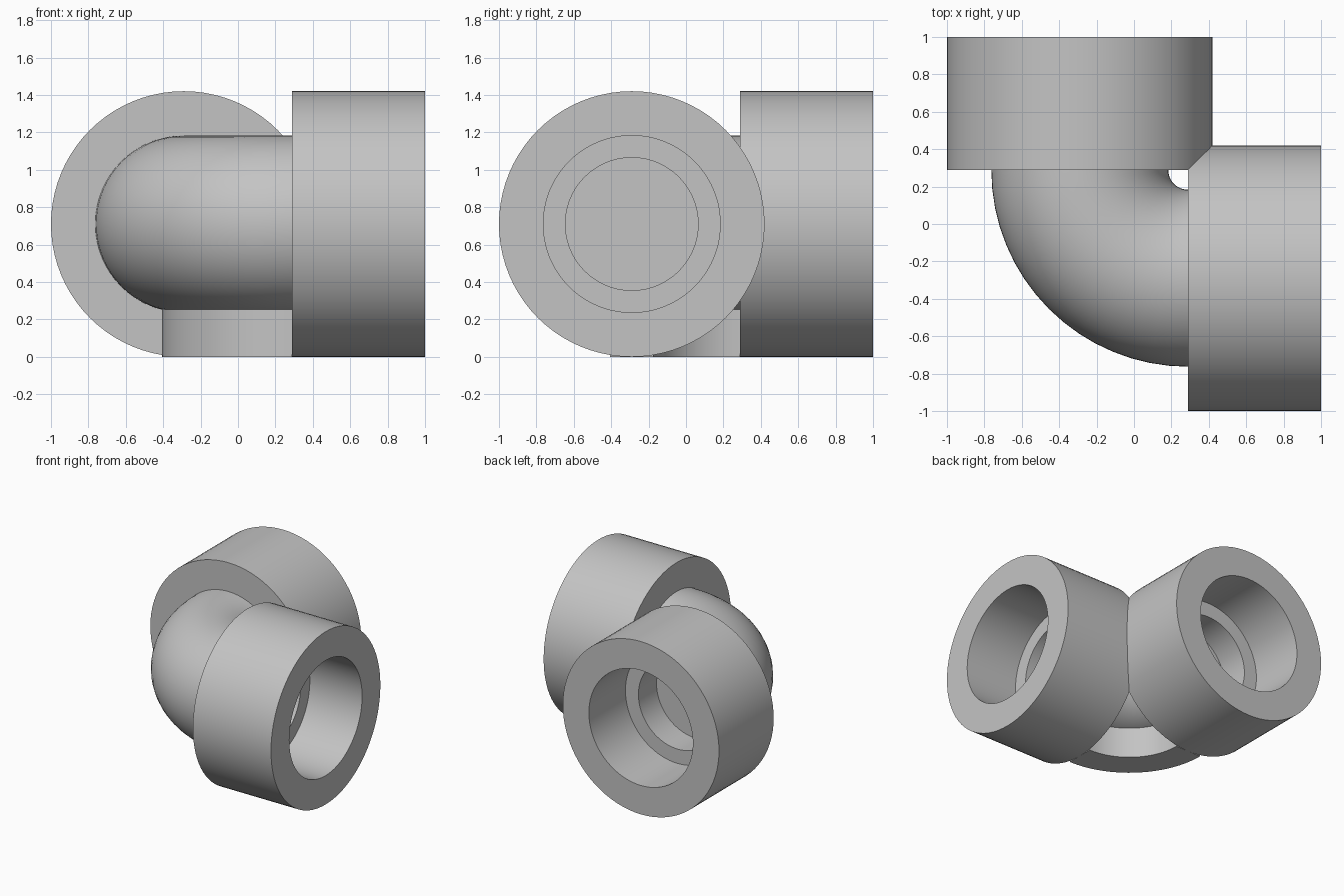
import bpy, bmesh
from math import pi, tau, cos, sin, radians
from mathutils import Matrix, Vector

cube = bpy.data.objects.get("Cube")
if cube:
    bpy.data.objects.remove(cube, do_unlink=True)

FACE = 0.29        # inner face of each collar, also the bend centre
AXIS = -0.29       # sideways position of each pipe axis
R = 0.71           # collar radius and axis height
PIPE, BORE = 0.473, 0.355
RIB = 0.117        # half width of the support rib

grey = bpy.data.materials.new("pipe grey")
grey.use_nodes = True
colour = (0.55, 0.55, 0.55, 1)
grey.diffuse_color = colour
grey.node_tree.nodes["Principled BSDF"].inputs["Base Color"].default_value = colour


def add_loop(bm, points):
    verts = [bm.verts.new(p) for p in points]
    return verts + [bm.edges.new((a, b)) for a, b in zip(verts, verts[1:] + verts[:1])]


def finish(bm, name):
    bmesh.ops.remove_doubles(bm, verts=bm.verts, dist=1e-5)
    bmesh.ops.recalc_face_normals(bm, faces=bm.faces)
    mesh = bpy.data.meshes.new(name)
    bm.to_mesh(mesh)
    bm.free()
    mesh.materials.append(grey)
    mesh.shade_smooth()
    mesh.set_sharp_from_angle(angle=radians(30))
    obj = bpy.data.objects.new(name, mesh)
    bpy.context.collection.objects.link(obj)


def collar(name, turn):
    # Socket with a stepped bore, revolved about its pipe axis
    bm = bmesh.new()
    floor = 0.525
    profile = [(FACE, BORE), (FACE, R), (1, R), (1, PIPE), (floor, PIPE), (floor, BORE)]
    ring = add_loop(bm, [(x, AXIS, R + r) for x, r in profile])
    bmesh.ops.spin(bm, geom=ring, cent=(0, AXIS, R), axis=(1, 0, 0), angle=tau, steps=80)
    if turn:
        # Swap x and y to mirror across the diagonal
        swap = Matrix(((0, 1, 0), (1, 0, 0), (0, 0, 1)))
        bmesh.ops.transform(bm, matrix=swap.to_4x4(), verts=bm.verts)
    finish(bm, name)


def bend(name, sections, steps):
    # Sweep closed sections a quarter turn, then cap both ends
    bm = bmesh.new()
    geom = []
    for points in sections:
        geom += add_loop(bm, points)
    bmesh.ops.spin(bm, geom=geom, cent=(FACE, FACE, 0), axis=(0, 0, 1), angle=pi / 2, steps=steps)
    for i in (0, 1):
        edges = [e for e in bm.edges if e.is_boundary
                 and all(abs(v.co[i] - FACE) < 1e-4 for v in e.verts)]
        if len(sections) > 1:
            bmesh.ops.bridge_loops(bm, edges=edges)
        else:
            bmesh.ops.holes_fill(bm, edges=edges, sides=0)
    finish(bm, name)


def circle(r, n=64):
    return [(AXIS + r * cos(tau * k / n), FACE, R + r * sin(tau * k / n)) for k in range(n)]


collar("side_collar", False)
collar("back_collar", True)
bend("elbow_pipe", [circle(PIPE), circle(BORE)], 16)

# Curved foot under the elbow
foot = [(AXIS + s * RIB, FACE, z) for s, z in ((-1, 0), (1, 0), (1, 0.3), (-1, 0.3))]
bend("support_rib", [foot], 16)
